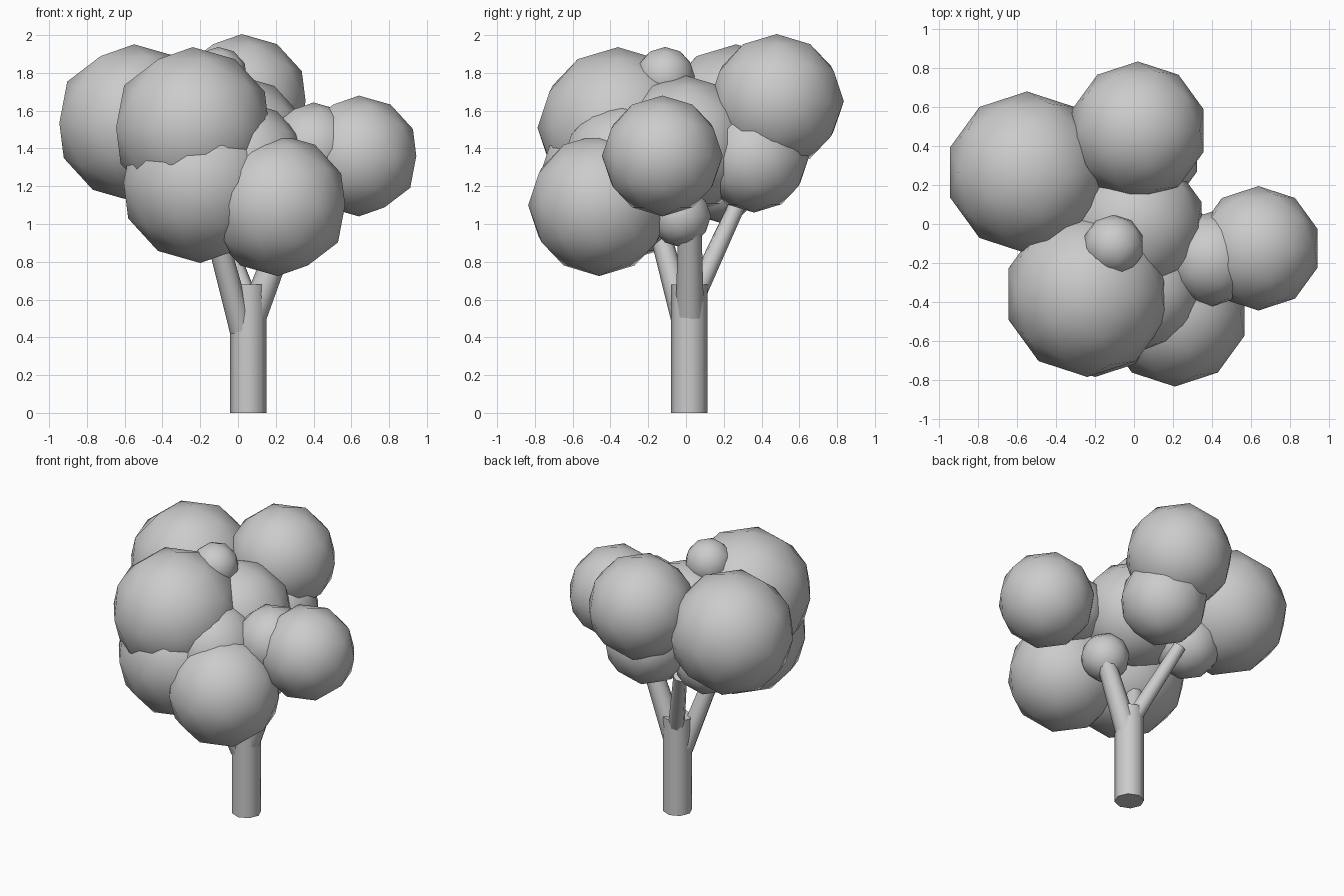
import bpy
from mathutils import Vector

if "Cube" in bpy.data.objects:
    bpy.data.objects.remove(bpy.data.objects["Cube"])


def finish(name):
    obj = bpy.context.object
    obj.name = name
    return obj


def foliage(index, x, y, z, r):
    # low-poly ball with smooth shading
    bpy.ops.mesh.primitive_ico_sphere_add(subdivisions=2, radius=r * 1.015, location=(x, y, z))
    obj = finish(f"foliage_{index}")
    bpy.ops.object.shade_smooth()
    return obj


def limb(name, start, end, r1, r2, sides=8):
    # tapered cylinder between two points
    a, b = Vector(start), Vector(end)
    d = b - a
    bpy.ops.mesh.primitive_cone_add(vertices=sides, radius1=r1, radius2=r2,
                                    depth=d.length, location=(a + b) / 2)
    obj = finish(name)
    obj.rotation_mode = 'QUATERNION'
    obj.rotation_quaternion = d.to_track_quat('Z', 'Y')
    bpy.ops.object.shade_smooth_by_angle(angle=1.0)
    return obj


# trunk and its three branches
limb("trunk", (0.055, 0.018, 0), (0.055, 0.018, 0.68), 0.097, 0.097)
limb("back_branch", (0.05, 0.04, 0.6), (-0.15, 0.28, 1.12), 0.055, 0.045)
limb("right_branch", (0.08, 0.02, 0.52), (0.29, 0.02, 1.06), 0.075, 0.06)
limb("front_branch", (0.02, -0.0, 0.44), (-0.13, -0.15, 1.0), 0.065, 0.055)

# leaf clusters: centre x, y, z and radius
clusters = [
    (0.02, 0.48, 1.65, 0.35),     # back, top
    (-0.55, 0.265, 1.535, 0.41),  # left back
    (-0.24, -0.36, 1.51, 0.42),   # front left, upper
    (-0.20, -0.36, 1.22, 0.42),   # front left, lower
    (0.21, -0.46, 1.10, 0.37),    # front right
    (0.64, -0.125, 1.36, 0.315),  # right
    (0.40, -0.18, 1.40, 0.24),    # right inner
    (0.00, 0.00, 1.42, 0.36),     # centre
    (0.04, -0.34, 1.33, 0.31),    # front inner
    (0.05, 0.36, 1.35, 0.285),    # back, lower
    (-0.105, -0.11, 1.78, 0.155), # small top
    (-0.30, 0.18, 1.23, 0.22),    # left underside
    (0.22, -0.03, 1.04, 0.16),    # right branch tip
]
for i, c in enumerate(clusters):
    foliage(i + 1, *c)
